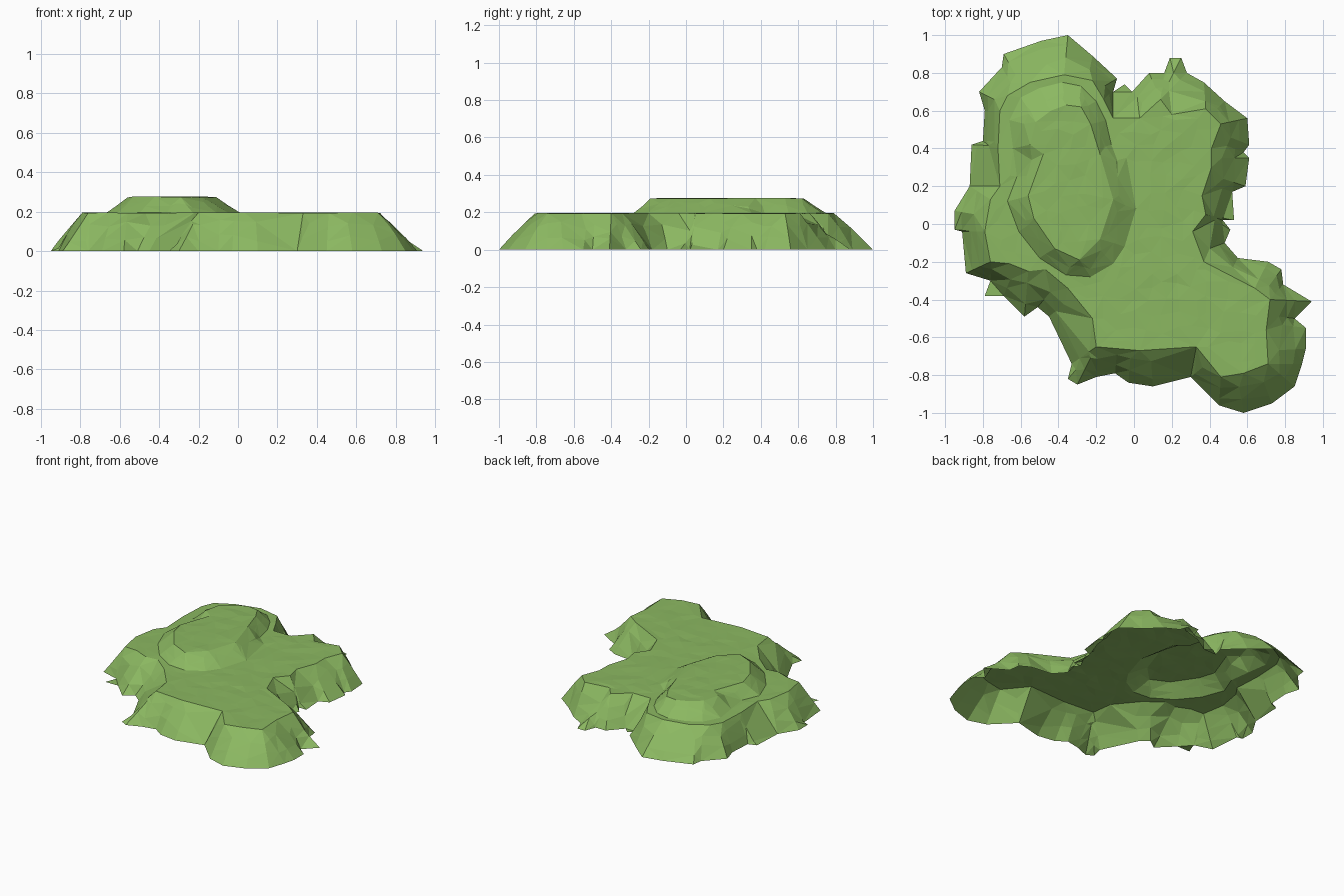
import bpy
import bmesh
import random
from mathutils import Vector
from mathutils.geometry import delaunay_2d_cdt, intersect_point_line

random.seed(4)
default = bpy.data.objects.get("Cube")
if default:
    bpy.data.objects.remove(default, do_unlink=True)

RIM_HEIGHT = 0.195
TERRACE_HEIGHT = 0.275


def outline(*numbers):
    """Closed contour from alternating x and y in hundredths of a unit."""
    return [Vector(pair) / 100 for pair in zip(numbers[::2], numbers[1::2])]


# Ragged contour on the ground
ground = outline(
    -35, 100, -22, 89, -9, 77, -11, 70, -5, 74, -1, 70, 8, 80, 16, 80,
    19, 88, 25, 88, 28, 80, 37, 75, 48, 65, 60, 56, 61, 42, 58, 38,
    61, 35, 59, 20, 52, 17, 53, 2, 47, 2, 51, -3, 48, -10, 55, -18,
    71, -20, 78, -24, 79, -32, 94, -41, 85, -50, 91, -55, 91, -66, 89, -74,
    85, -86, 73, -95, 58, -100, 45, -96, 30, -81, 10, -86, -3, -84, -10, -79,
    -20, -81, -30, -85, -35, -82, -33, -74, -45, -49, -51, -44, -58, -49,
    -69, -38, -79, -38, -76, -30, -89, -26, -91, -4, -95, -3, -95, 7,
    -87, 20, -86, 42, -80, 44, -79, 60, -82, 70, -70, 83, -69, 90, -49, 97)

# Cliff edge around the lower plateau
rim = outline(
    -37, 79, -22, 76, -16, 66, -11, 56, -8, 48, 3, 56, 14, 66, 20, 58,
    38, 61, 46, 53, 41, 40, 41, 30, 36, 15, 38, 5, 31, -4, 37, -20,
    64, -34, 72, -40, 70, -56, 71, -74, 58, -79, 46, -81, 33, -65, 3, -67,
    -20, -65, -22, -50, -35, -34, -47, -24, -56, -25, -66, -21, -76, -20,
    -79, -4, -76, 13, -71, 20, -72, 40, -71, 60, -67, 68, -55, 75)

# Upper terrace: its foot and its edge
foot = outline(
    -38, 75, -28, 73, -20, 65, -15, 55, -12, 42, -4, 35, 1, 8, -5, -12,
    -11, -21, -23, -28, -36, -27, -50, -18, -61, -4, -67, 12, -62, 25,
    -64, 40, -66, 55, -60, 67, -50, 72)
edge = outline(
    -36, 63, -28, 62, -23, 53, -18, 37, -11, 13, -18, -8, -29, -19,
    -42, -13, -53, 3, -56, 15, -48, 37, -55, 42, -52, 54, -44, 60)


def segments(loop):
    return zip(loop, loop[1:] + loop[:1])


def nearest(p, loop):
    """Closest point to p on a closed contour."""
    found = []
    for a, b in segments(loop):
        t = intersect_point_line(p, a, b)[1]
        found.append(a.lerp(b, min(max(t, 0), 1)))
    return min(found, key=lambda q: (q - p).length)


def distance(p, loop):
    return (nearest(p, loop) - p).length


def inside(p, loop):
    hit = False
    for a, b in segments(loop):
        if (a.y > p.y) != (b.y > p.y):
            if p.x < a.x + (p.y - a.y) * (b.x - a.x) / (b.y - a.y):
                hit = not hit
    return hit


def slope(p, low, high):
    """0 on the low contour, 1 on the high one."""
    a, b = distance(p, low), distance(p, high)
    return a / max(a + b, 0.00001)


def height(p):
    if inside(p, edge):
        return TERRACE_HEIGHT
    if inside(p, foot):
        return RIM_HEIGHT + (TERRACE_HEIGHT - RIM_HEIGHT) * slope(p, foot, edge)
    if inside(p, rim):
        return RIM_HEIGHT
    t = slope(p, ground, rim)
    return RIM_HEIGHT * (t + 0.35 * t * (1 - t))


# Gather the contours as fixed edges
loops = [ground, rim, foot, edge]
points, lines = [], []
for loop in loops:
    start, count = len(points), len(loop)
    points += loop
    lines += [(start + i, start + (i + 1) % count) for i in range(count)]

# Broken rock facets part way up the cliff and terrace walls
for low, high, stops in ((ground, rim, (0.3, 0.65)), (foot, edge, (0.5,))):
    for p in low:
        q = nearest(p, high)
        for stop in stops:
            s = p.lerp(q, stop + random.uniform(-0.1, 0.1))
            if inside(s, low) and not inside(s, high):
                points.append(s)

# Loose grid over the plateaus
STEP = 0.08
for i in range(-12, 13):
    for j in range(-12, 13):
        p = Vector((i + random.uniform(-0.3, 0.3), j + random.uniform(-0.3, 0.3))) * STEP
        if inside(p, rim) and min(distance(p, loop) for loop in loops) > 0.03:
            points.append(p)

# Triangulate into one open shell
verts, _, faces, *_ = delaunay_2d_cdt(points, lines, [], 0, 0.0001)
bm = bmesh.new()
shell = []
for p in verts:
    z = height(p)
    if z > RIM_HEIGHT - 0.01:
        z += random.uniform(-0.003, 0.002)
    shell.append(bm.verts.new((p.x, p.y, z)))
for face in faces:
    centre = sum((verts[i] for i in face), Vector((0, 0))) / len(face)
    if inside(centre, ground):
        bm.faces.new([shell[i] for i in face])
for face in bm.faces:
    face.normal_update()
    if face.normal.z < 0:
        face.normal_flip()

mesh = bpy.data.meshes.new("grassy_hill")
bm.to_mesh(mesh)
bm.free()
hill = bpy.data.objects.new("grassy_hill", mesh)
bpy.context.collection.objects.link(hill)

# Grass colour
grass = bpy.data.materials.new("grass_green")
grass.use_nodes = True
colour = (0.26, 0.48, 0.12, 1)
grass.diffuse_color = colour
grass.node_tree.nodes["Principled BSDF"].inputs["Base Color"].default_value = colour
mesh.materials.append(grass)
